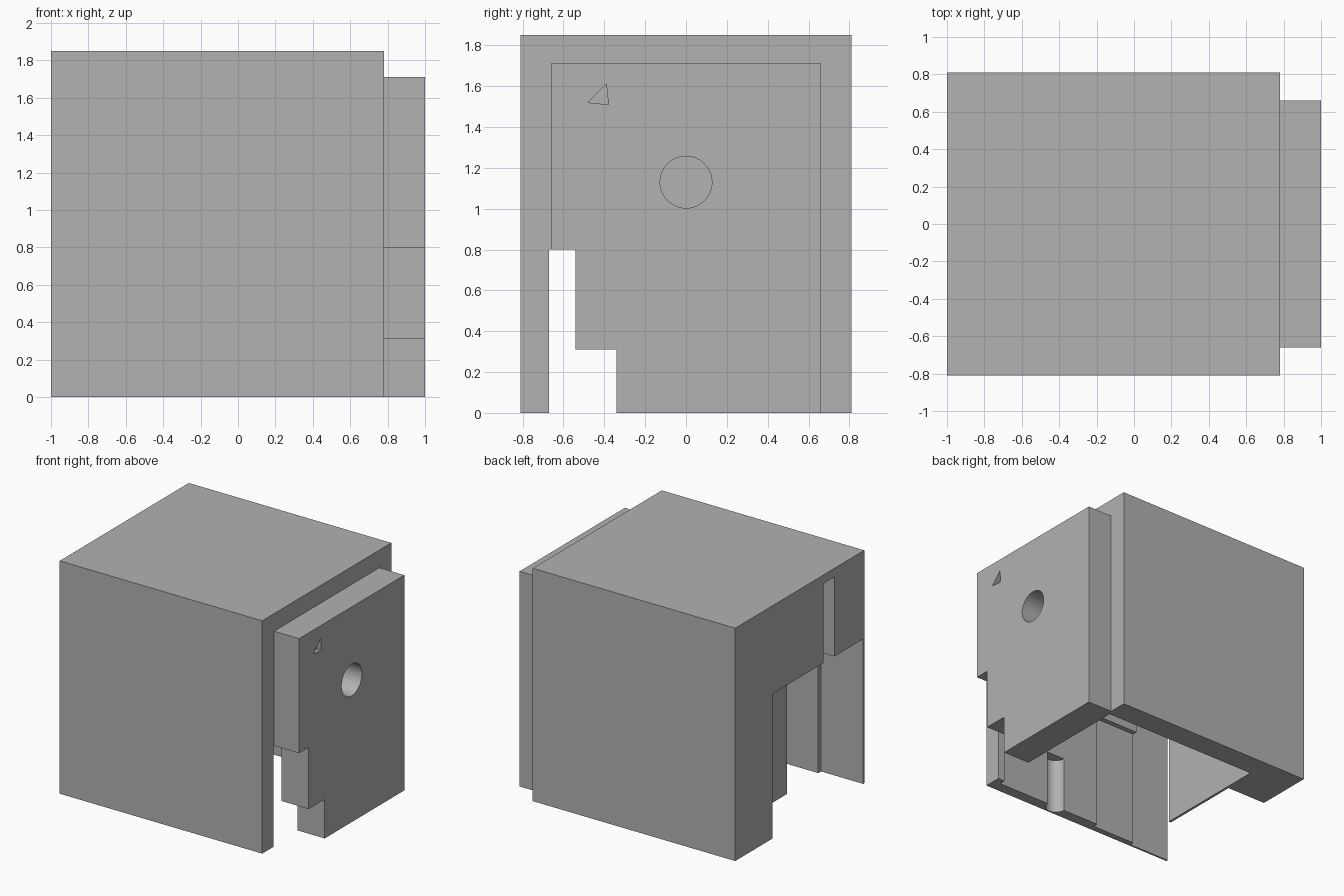
import bpy, bmesh, math
from mathutils import Matrix

cube = bpy.data.objects.get("Cube")
if cube:
    bpy.data.objects.remove(cube, do_unlink=True)

# Single matte grey material
grey = bpy.data.materials.new("plain grey")
grey.use_nodes = True
colour = (0.445, 0.445, 0.445, 1)
grey.diffuse_color = colour
grey.node_tree.nodes["Principled BSDF"].inputs["Base Color"].default_value = colour


def make_object(name, bm):
    bmesh.ops.recalc_face_normals(bm, faces=bm.faces)
    mesh = bpy.data.meshes.new(name)
    bm.to_mesh(mesh)
    bm.free()
    mesh.materials.append(grey)
    obj = bpy.data.objects.new(name, mesh)
    bpy.context.collection.objects.link(obj)
    return obj


def box(name, xs, ys, zs):
    bm = bmesh.new()
    bmesh.ops.create_cube(bm, size=1)
    for v in bm.verts:
        v.co = [r[0] if c < 0 else r[1] for c, r in zip(v.co, (xs, ys, zs))]
    return make_object(name, bm)


def cylinder(name, radius, depth, centre, along_x=False):
    bm = bmesh.new()
    turn = Matrix.Rotation(math.pi / 2, 4, 'Y') if along_x else Matrix()
    bmesh.ops.create_cone(bm, cap_ends=True, segments=48, radius1=radius,
                          radius2=radius, depth=depth,
                          matrix=Matrix.Translation(centre) @ turn)
    return make_object(name, bm)


def prism_x(name, outline, x0, x1):
    bm = bmesh.new()
    face = bm.faces.new([bm.verts.new((x0, y, z)) for y, z in outline])
    ext = bmesh.ops.extrude_face_region(bm, geom=[face])
    for v in ext["geom"]:
        if isinstance(v, bmesh.types.BMVert):
            v.co.x = x1
    return make_object(name, bm)


def combine(target, tool, operation='DIFFERENCE'):
    tool.hide_render = True
    mod = target.modifiers.new(tool.name, 'BOOLEAN')
    mod.operation, mod.solver, mod.object = operation, 'EXACT', tool
    bpy.context.view_layer.objects.active = target
    bpy.ops.object.modifier_apply(modifier=mod.name)
    bpy.data.objects.remove(tool, do_unlink=True)


# Outer housing with the raised side plate
housing = box("housing", (-1, .78), (-.81, .81), (0, 1.85))
combine(housing, box("side_plate", (.7, 1), (-.66, .66), (0, 1.71)), 'UNION')

# Inner cavity, wall pockets, and the recess at the far side
low = -.1
cutters = [
    box("main_cavity", (-.64, .72), (-.72, .62), (low, 1.72)),
    box("cavity_end", (.7, .76), (-.67, .62), (low, 1.72)),
    box("front_pocket", (-.65, -.24), (-.76, -.6), (low, .95)),
    box("far_recess", (-1.1, -.63), (-.795, .34), (low, 1.15)),
    box("far_slit", (-1.1, -.66), (-.435, -.295), (1, 1.78)),
    box("tall_slot", (.65, 1.1), (-.67, -.54), (low, .8)),
    box("low_slot", (.65, 1.1), (-.6, -.34), (low, .31)),
    cylinder("wall_groove", .08, .55, (.17, -.72, .175)),
    cylinder("round_hole", .127, .5, (.9, 0, 1.13), True),
    prism_x("triangle_mark", [(-.48, 1.52), (-.38, 1.51), (-.39, 1.61)], .96, 1.1),
]
for cutter in cutters:
    combine(housing, cutter)

# Thin partition between the cavity and the far recess
partition = box("partition", (-.65, -.63), (-.34, .63), (0, 1.74))

# Smooth round holes, sharp edges elsewhere
bpy.ops.object.select_all(action='DESELECT')
for obj in (housing, partition):
    obj.select_set(True)
bpy.context.view_layer.objects.active = housing
bpy.ops.object.shade_smooth_by_angle(angle=math.radians(30))
